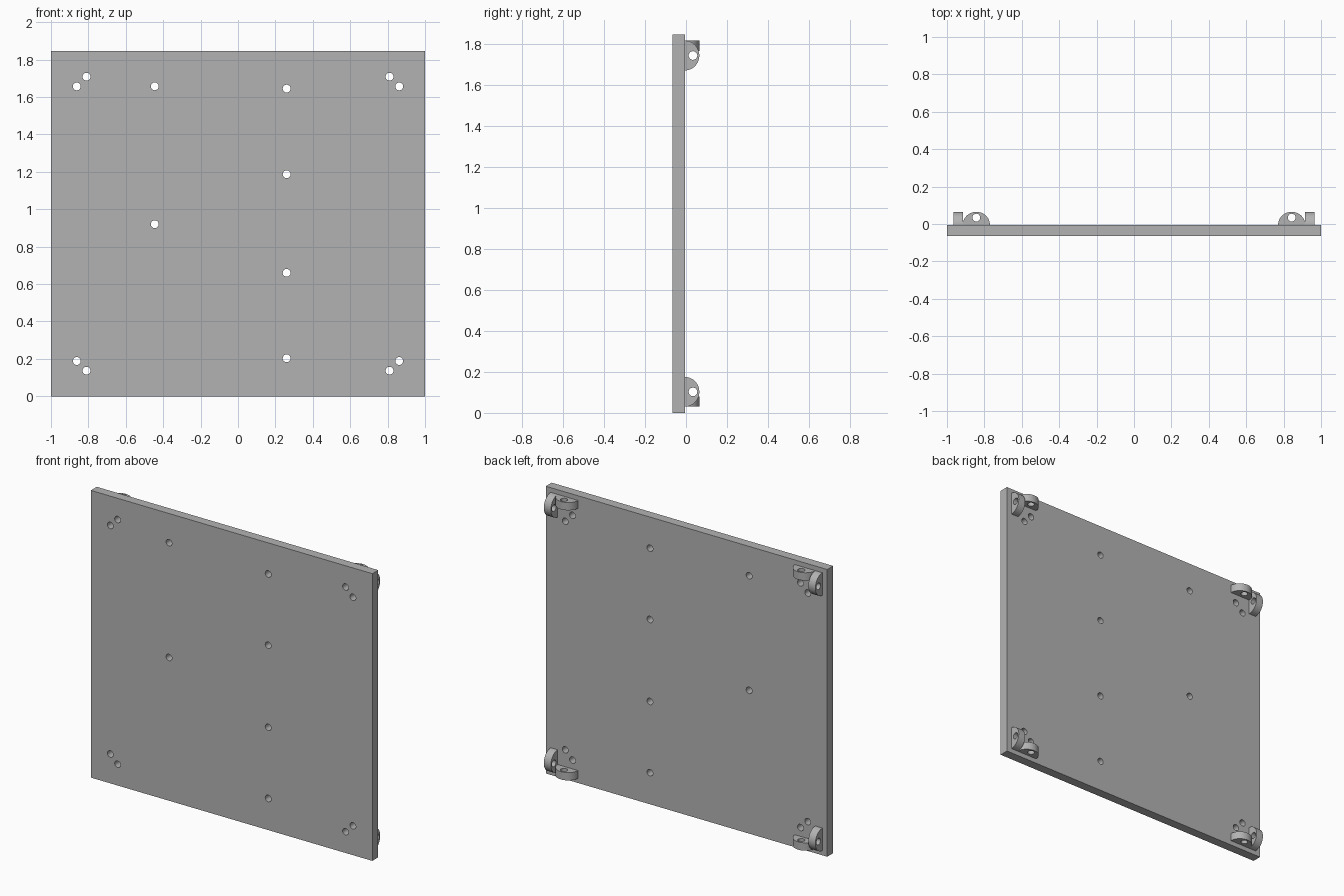
import bpy, bmesh, math
from mathutils import Matrix, Vector

cube = bpy.data.objects.get("Cube")
if cube:
    bpy.data.objects.remove(cube, do_unlink=True)

MID = 0.9225             # half the panel height
FRONT, BACK = -0.065, -0.005
TAB_R, TAB_DEPTH, TAB_T = 0.0725, 0.07, 0.05
HOLE_R = 0.021

grey = bpy.data.materials.new("light_grey")
grey.use_nodes = True
colour = (0.45, 0.45, 0.45, 1)
grey.diffuse_color = colour
grey.node_tree.nodes["Principled BSDF"].inputs["Base Color"].default_value = colour


def make_object(name, bm):
    bmesh.ops.recalc_face_normals(bm, faces=bm.faces)
    mesh = bpy.data.meshes.new(name)
    bm.to_mesh(mesh)
    bm.free()
    mesh.materials.append(grey)
    obj = bpy.data.objects.new(name, mesh)
    bpy.context.collection.objects.link(obj)
    return obj


def drill(obj, centres, axis, length):
    """Cut round holes along an axis, then shade the result."""
    bm = bmesh.new()
    turn = Vector((0, 0, 1)).rotation_difference(Vector(axis)).to_matrix().to_4x4()
    for c in centres:
        bmesh.ops.create_cone(bm, cap_ends=True, segments=32, radius1=HOLE_R,
                              radius2=HOLE_R, depth=length,
                              matrix=Matrix.Translation(c) @ turn)
    cutter = make_object("hole_cutter", bm)
    cutter.hide_render = True
    mod = obj.modifiers.new("holes", "BOOLEAN")
    mod.operation = "DIFFERENCE"
    mod.solver = "EXACT"
    mod.object = cutter
    bpy.ops.object.select_all(action="DESELECT")
    obj.select_set(True)
    bpy.context.view_layer.objects.active = obj
    bpy.ops.object.modifier_apply(modifier=mod.name)
    bpy.data.objects.remove(cutter, do_unlink=True)
    bpy.ops.object.shade_smooth_by_angle(angle=math.radians(30))


def make_tab(name, place):
    """Half-round lug; place maps (along, out, across) to the model."""
    bm = bmesh.new()
    verts = []
    steps = 32
    for i in range(steps + 1):
        a = math.pi * i / steps
        verts.append(bm.verts.new(place(TAB_R * math.cos(a),
                                        BACK + TAB_DEPTH * math.sin(a), 0)))
    face = bm.faces.new(verts)
    across = place(0, 0, TAB_T) - place(0, 0, 0)
    ext = bmesh.ops.extrude_face_region(bm, geom=[face])
    moved = [g for g in ext["geom"] if isinstance(g, bmesh.types.BMVert)]
    bmesh.ops.translate(bm, verts=moved, vec=across)
    obj = make_object(name, bm)
    drill(obj, [place(0, 0.034, TAB_T / 2)], across.normalized(), TAB_T * 3)


# Panel
bm = bmesh.new()
bmesh.ops.create_cube(bm, size=1, matrix=Matrix.Translation((0, (FRONT + BACK) / 2, MID))
                      @ Matrix.Diagonal((2, BACK - FRONT, 2 * MID, 1)))
panel = make_object("panel", bm)

# Panel holes: pairs at the corners and two columns
corners = [(sx, sz) for sx in (-1, 1) for sz in (-1, 1)]
spots = [(sx * x, MID + sz * z) for sx, sz in corners
         for x, z in ((0.81, 0.786), (0.862, 0.734))]
spots += [(-0.445, z) for z in (0.92, 1.657)]
spots += [(0.26, z) for z in (0.203, 0.66, 1.187, 1.645)]
drill(panel, [Vector((x, (FRONT + BACK) / 2, z)) for x, z in spots], (0, 1, 0), 0.2)

# Mounting tabs: one upright and one flat at each corner
for sx, sz in corners:
    corner = ("upper" if sz > 0 else "lower") + ("_left" if sx > 0 else "_right")
    make_tab(corner + "_flat_tab", lambda u, y, w:
             Vector((sx * (0.843 + u), y, MID + sz * (0.8425 + w))))
    make_tab(corner + "_upright_tab", lambda u, y, w:
             Vector((sx * (0.915 + w), y, MID + sz * (0.82 + u))))
